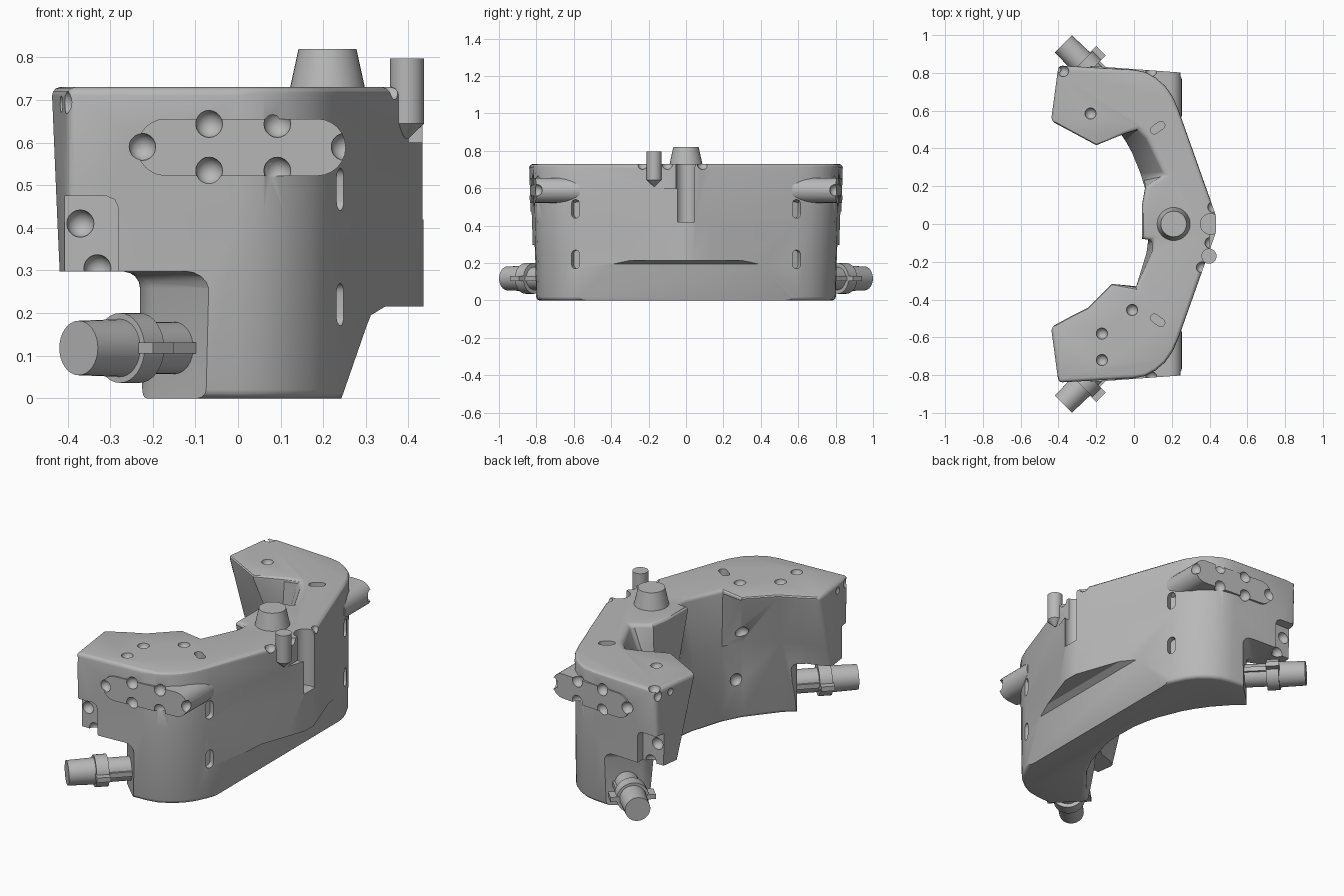
import bpy, bmesh, math
from mathutils import Vector, Matrix

if "Cube" in bpy.data.objects:
    bpy.data.objects.remove(bpy.data.objects["Cube"])

grey = bpy.data.materials.new("plain_grey")
grey.use_nodes = True
grey.diffuse_color = (0.48, 0.48, 0.48, 1)
grey.node_tree.nodes["Principled BSDF"].inputs["Base Color"].default_value = (0.48, 0.48, 0.48, 1)

X, Y, Z = Vector((1, 0, 0)), Vector((0, 1, 0)), Vector((0, 0, 1))


def finish(name, bm):
    bmesh.ops.recalc_face_normals(bm, faces=bm.faces)
    mesh = bpy.data.meshes.new(name)
    bm.to_mesh(mesh)
    bm.free()
    mesh.materials.append(grey)
    ob = bpy.data.objects.new(name, mesh)
    bpy.context.scene.collection.objects.link(ob)
    return ob


def loft(name, rings):
    bm = bmesh.new()
    loops = [[bm.verts.new(p) for p in ring] for ring in rings]
    n = len(loops[0])
    for a, b in zip(loops, loops[1:]):
        for i in range(n):
            bm.faces.new((a[i], a[(i + 1) % n], b[(i + 1) % n], b[i]))
    bm.faces.new(loops[0])
    bm.faces.new(loops[-1])
    return finish(name, bm)


def prism(name, pts, lo, hi, origin=(0, 0, 0), u=X, v=Y):
    o, w = Vector(origin), u.cross(v)
    return loft(name, [[o + u * a + v * b + w * d for a, b in pts] for d in (lo, hi)])


def stadium(length, width, steps=8):
    r, h = width / 2, (length - width) / 2
    pts = []
    for side in (1, -1):
        for i in range(steps + 1):
            a = math.pi * i / steps - math.pi / 2
            pts.append((side * (h + r * math.cos(a)), side * r * math.sin(a)))
    return pts


def cone(name, start, end, r1, r2, sides=32):
    a, b = Vector(start), Vector(end)
    m = Matrix.Translation((a + b) / 2) @ (b - a).to_track_quat('Z', 'Y').to_matrix().to_4x4()
    bm = bmesh.new()
    bmesh.ops.create_cone(bm, cap_ends=True, segments=sides, radius1=r1, radius2=r2,
                          depth=(b - a).length, matrix=m)
    return finish(name, bm)


def ball(x, y, z, r=0.03):
    bm = bmesh.new()
    bmesh.ops.create_uvsphere(bm, u_segments=16, v_segments=10, radius=r,
                              matrix=Matrix.Translation((x, y, z)))
    return finish("dimple_cutter", bm)


def round_edges(ob, width, segments=3, angle=50):
    mod = ob.modifiers.new("round", 'BEVEL')
    mod.width, mod.segments = width, segments
    mod.limit_method, mod.angle_limit = 'ANGLE', math.radians(angle)


def carve(ob, cutters):
    # apply all cuts, then discard the cutters
    for c in cutters:
        c.hide_render = True
        mod = ob.modifiers.new("cut", 'BOOLEAN')
        mod.operation, mod.solver, mod.object = 'DIFFERENCE', 'EXACT', c
    bpy.context.view_layer.update()
    dg = bpy.context.evaluated_depsgraph_get()
    mesh = bpy.data.meshes.new_from_object(ob.evaluated_get(dg))
    ob.modifiers.clear()
    ob.data = mesh
    for c in cutters:
        bpy.data.objects.remove(c)


# Body: outer wall is mirrored, inner wall leans from a wide arc below to a stepped rim above
half = [(0.435, 0.04), (0.40, 0.14), (0.237, 0.6), (0.207, 0.67), (0.167, 0.73),
        (0.115, 0.775), (0.06, 0.805), (0.0, 0.817), (-0.40, 0.84)]
outer = [(x, -y) for x, y in reversed(half)] + half
# rim x, rim y, y of the matching point on the lower arc
inner = [(-0.44, 0.54, 0.76), (-0.32, 0.475, 0.685), (-0.2, 0.41, 0.59), (-0.05, 0.475, 0.51),
         (0.02, 0.5, 0.44), (0.065, 0.455, 0.38), (0.165, 0.26, 0.25), (0.06, 0.2, 0.19),
         (0.04, 0.1, 0.1), (0.04, -0.08, -0.05), (0.1, -0.085, -0.1), (0.1, -0.14, -0.155),
         (0.01, -0.335, -0.33), (-0.12, -0.31, -0.43), (-0.25, -0.44, -0.6), (-0.34, -0.485, -0.69),
         (-0.44, -0.54, -0.76)]
R = 0.836
arc = [(math.sqrt(R * R - y * y) - 0.756, y) for _, _, y in inner]
# the arms lean along their whole height, the middle only near the rim
lean = [max(0, abs(y) - 0.43) * 1.8 for _, y in arc]
mid_inner = [(ax + (x - ax) * k, ay + (y - ay) * k)
             for (ax, ay), (x, y, _), k in zip(arc, inner, lean)]


def tuck(y, amount):
    # draws the outer side walls in towards the bottom
    return y * (1 - amount * min(1, max(0, abs(y) - 0.6) / 0.15))


low = [(x, tuck(y, 0.025)) for x, y in outer] + arc
mid = [(x, tuck(y, 0.012)) for x, y in outer] + mid_inner
top = outer + [(x, y) for x, y, _ in inner]
body = loft("body", [[(x, y, z) for x, y in ring] for ring, z in ((low, 0), (mid, 0.42), (top, 0.73))])
round_edges(body, 0.02)

# Sloped undercut along the outer bottom
cuts = [prism("under_cutter", [(0.25, -0.1), (0.243, 0), (0.302, 0.17), (0.312, 0.195), (0.345, 0.215),
                               (0.6, 0.215), (0.6, -0.1)], -1.2, 1.2, u=X, v=Z)]
for s in (1, -1):
    # Space under each arm tip with an angled mounting face
    c = prism("tip_cutter", [(-0.04, s * 0.835), (-0.23, s * 0.65), (-0.23, s * 0.3), (-0.7, s * 0.3),
                             (-0.7, s * 1.1), (-0.04, s * 1.1)], -0.1, 0.298)
    round_edges(c, 0.04, 4, 35)
    cuts.append(c)
    # Corner pocket on each arm tip
    cuts.append(prism("pocket_cutter", [(-0.6, 0.2), (-0.28, 0.2), (-0.28, 0.445), (-0.289, 0.466),
                                        (-0.31, 0.475), (-0.6, 0.475)], -0.2, 0.2,
                      (0, s * 0.975, 0), X, Z))
    cuts += [ball(-0.37, s * 0.775, 0.41, 0.032), ball(-0.33, s * 0.775, 0.305, 0.032)]
    cuts += [ball(-0.43, s * 0.73, 0.69, 0.025), ball(-0.415, s * 0.82, 0.695, 0.03)]
    # Vertical slots in the outer wall, dimples in the inner wall
    n = Vector((0.92, s * 0.39, 0))
    for z, x in ((0.49, -0.065), (0.22, -0.035)):
        cuts.append(prism("wall_slot_cutter", stadium(0.1, 0.046), -0.03, 0.05,
                          (0.238, s * 0.59, z), Z, n.cross(Z)))
        cuts.append(ball(x, s * 0.395, z, 0.036))
    # Slots in the top face
    d = Vector((math.cos(0.62), s * math.sin(0.62), 0))
    cuts.append(prism("top_slot_cutter", stadium(0.085, 0.042), -0.04, 0.05,
                      (0.125, s * 0.51, 0.73), d, Z.cross(d)))
# Dimples in the top face and around the post
for x, y in ((-0.23, 0.585), (-0.17, -0.58), (-0.17, -0.72), (-0.01, -0.455),
             (0.36, -0.23), (0.405, -0.1), (0.42, 0.09), (-0.375, 0.81)):
    cuts.append(ball(x, y, 0.73))
# Round channel and shallow step on the outer wall
cuts.append(cone("channel_cutter", (0.405, 0, 0.42), (0.405, 0, 0.9), 0.054, 0.054))
cuts.append(prism("step_cutter", [(0.4, -0.19), (0.6, -0.19), (0.6, -0.03), (0.4, -0.03)], 0.6, 0.9))
carve(body, cuts)

# Tapered boss and pointed post
boss = cone("top_boss", (0.21, 0, 0.71), (0.21, 0, 0.82), 0.092, 0.068)
post = cone("post", (0.397, -0.17, 0.645), (0.397, -0.17, 0.797), 0.04, 0.04)
post_tip = cone("post_tip", (0.397, -0.17, 0.61), (0.397, -0.17, 0.645), 0.004, 0.04)
parts = [body, boss, post, post_tip]

for s, side in ((1, "back"), (-1, "front")):
    # Side pad with dimples
    pts = [(x + 0.008, z + 0.589) for x, z in stadium(0.49, 0.134, 12)]
    pad = loft(side + "_pad", [[(x, s * 0.57, z) for x, z in pts],
                               [(x, s * (0.82 - 0.073 * x), z) for x, z in pts]])
    spots = [(-0.225, 0.59), (0.25, 0.59)] + [(x, z) for x in (-0.068, 0.092) for z in (0.644, 0.534)]
    place = [(x, s * (0.818 - 0.073 * x), z, 0.032) for x, z in spots]
    carve(pad, [ball(*p) for p in place])
    carve(body, [ball(*p) for p in place])
    parts.append(pad)

    # Angled pin: shaft, collar, ribs and locking wings
    base = Vector((-0.15, s * 0.73, 0.118))
    d = Vector((-1, s, 0)).normalized()
    p = Z.cross(d)
    parts.append(cone(side + "_pin_shaft", base - d * 0.03, base + d * 0.15, 0.061, 0.061))
    parts.append(cone(side + "_pin_collar", base + d * 0.115, base + d * 0.18, 0.082, 0.082))
    parts.append(cone(side + "_pin_tip", base + d * 0.17, base + d * 0.317, 0.068, 0.064))
    for name, a, b, w in (("rib", -0.02, 0.13, 0.071), ("wing", 0.115, 0.185, 0.115)):
        parts.append(prism(side + "_pin_" + name, [(a, -w), (b, -w), (b, w), (a, w)],
                           -0.013, 0.013, base, d, p))

# Smooth shading with sharp edges kept
bpy.ops.object.select_all(action='DESELECT')
for ob in parts:
    ob.select_set(True)
bpy.context.view_layer.objects.active = body
bpy.ops.object.shade_smooth_by_angle(angle=math.radians(30))
